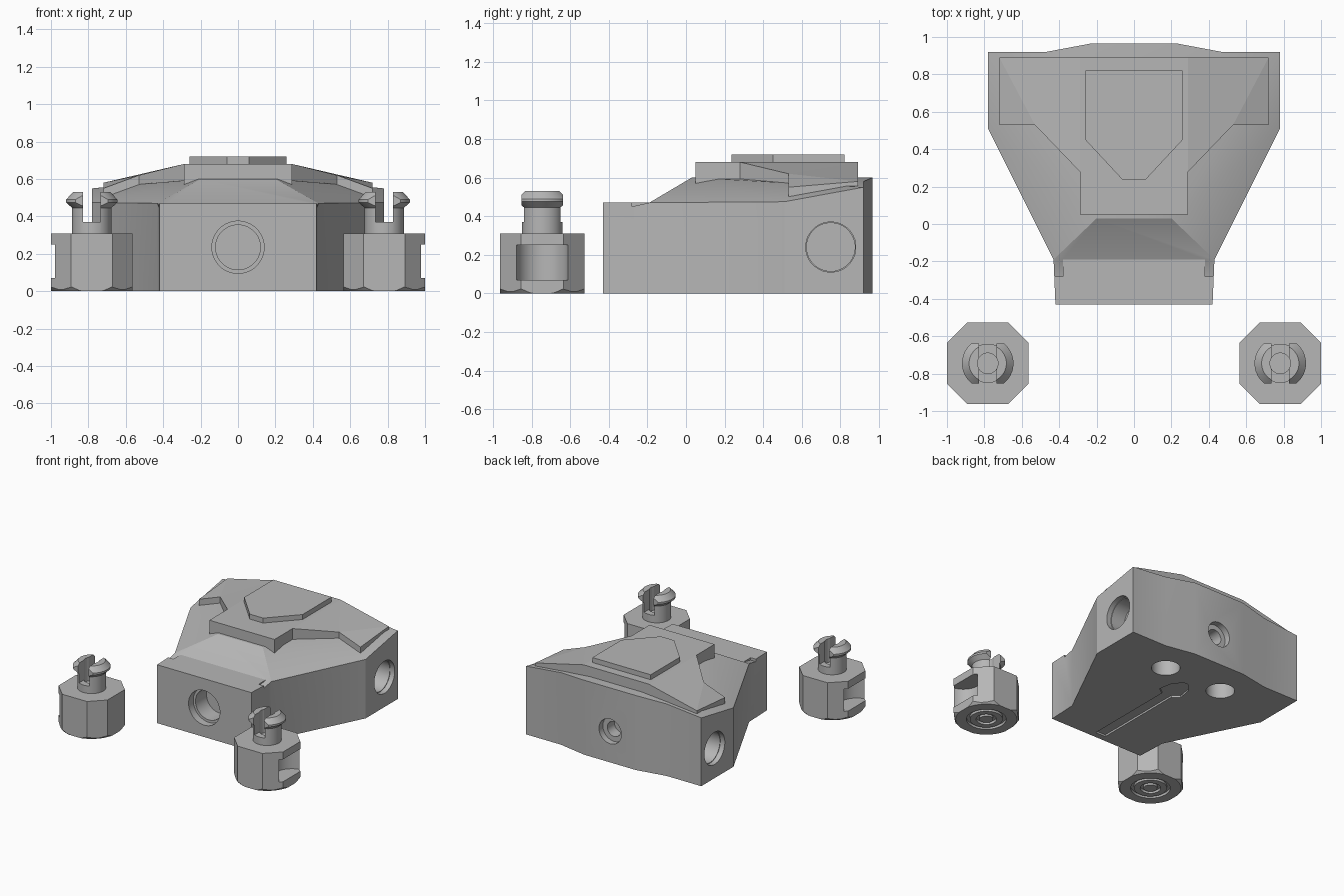
import bpy, bmesh, math
from mathutils import Vector, Matrix

if "Cube" in bpy.data.objects:
    bpy.data.objects.remove(bpy.data.objects["Cube"])

grey = bpy.data.materials.new("plain_grey")
grey.use_nodes = True
grey.diffuse_color = (0.47, 0.47, 0.47, 1)
grey.node_tree.nodes["Principled BSDF"].inputs["Base Color"].default_value = (0.47, 0.47, 0.47, 1)


def finish(name, bm):
    bmesh.ops.recalc_face_normals(bm, faces=bm.faces)
    mesh = bpy.data.meshes.new(name)
    bm.to_mesh(mesh)
    bm.free()
    mesh.materials.append(grey)
    ob = bpy.data.objects.new(name, mesh)
    bpy.context.collection.objects.link(ob)
    return ob


def prism(name, lower, upper):
    """Solid between two matching loops of 3D points."""
    bm = bmesh.new()
    a = [bm.verts.new(p) for p in lower]
    b = [bm.verts.new(p) for p in upper]
    bm.faces.new(a)
    bm.faces.new(b)
    for i in range(len(a)):
        j = (i + 1) % len(a)
        bm.faces.new((a[i], a[j], b[j], b[i]))
    bmesh.ops.triangulate(bm, faces=[f for f in bm.faces if len(f.verts) > 4])
    return finish(name, bm)


def slab(name, outline, z0, z1):
    return prism(name, [(x, y, z0) for x, y in outline], [(x, y, z1) for x, y in outline])


def box(name, x0, x1, y0, y1, z0, z1):
    return slab(name, [(x0, y0), (x1, y0), (x1, y1), (x0, y1)], z0, z1)


def lathe(name, profile, origin, axis=(0, 0, 1), sides=32):
    """Turn (radius, height) points, closed by flat ends."""
    turn = Vector((0, 0, 1)).rotation_difference(Vector(axis)).to_matrix().to_4x4()
    place = Matrix.Translation(origin) @ turn
    bm = bmesh.new()
    rings = []
    for r, h in profile:
        angles = [math.tau * (i + 0.5) / sides for i in range(sides)]
        rings.append([bm.verts.new(place @ Vector((r * math.cos(t), r * math.sin(t), h))) for t in angles])
    for low, high in zip(rings, rings[1:]):
        for i in range(sides):
            j = (i + 1) % sides
            bm.faces.new((low[i], low[j], high[j], high[i]))
    bm.faces.new(rings[0])
    bm.faces.new(rings[-1])
    return finish(name, bm)


def combine(ob, tool, operation="DIFFERENCE"):
    mod = ob.modifiers.new("shape", "BOOLEAN")
    mod.operation, mod.object, mod.solver = operation, tool, "EXACT"
    bpy.context.view_layer.update()
    graph = bpy.context.evaluated_depsgraph_get()
    mesh = bpy.data.meshes.new_from_object(ob.evaluated_get(graph))
    ob.modifiers.clear()
    ob.data = mesh
    bpy.data.objects.remove(tool)


def mirrored(half):
    return half + [(-p[0], *p[1:]) for p in reversed(half)]


def smooth(ob, angle=25):
    bpy.ops.object.select_all(action="DESELECT")
    ob.select_set(True)
    bpy.context.view_layer.objects.active = ob
    bpy.ops.object.shade_smooth_by_angle(angle=math.radians(angle))


# Main body: flared footprint with a sloping faceted top
rim = [(0.42, -0.43, 0.47), (0.43, -0.19, 0.47), (0.78, 0.51, 0.475),
       (0.78, 0.92, 0.55), (0.47, 0.92, 0.58), (0.23, 0.965, 0.6)]
bm = bmesh.new()
sides = {}
for s in (1, -1):
    top = [bm.verts.new((s * x, y, z)) for x, y, z in rim]
    low = [bm.verts.new((s * x, y, 0)) for x, y, z in rim]
    crown = bm.verts.new((s * 0.2, 0.03, 0.6))
    for i in range(len(rim) - 1):
        bm.faces.new((low[i], low[i + 1], top[i + 1], top[i]))
        if i:
            bm.faces.new((top[i], top[i + 1], crown))
    sides[s] = top, low, crown
(rt, rl, rc), (lt, ll, lc) = sides[1], sides[-1]
for loop in ((rt[0], rt[1], lt[1], lt[0]), (rt[1], rc, lc, lt[1]), (rc, rt[-1], lt[-1], lc),
             (rl[0], rt[0], lt[0], ll[0]), (rl[-1], rt[-1], lt[-1], ll[-1]), rl + ll[::-1]):
    bm.faces.new(loop)
body = finish("body", bm)

# Stepped sockets in the front, back and both sides
combine(body, lathe("cut", [(0.14, -0.1), (0.14, 0.06), (0.12, 0.06), (0.12, 0.2)],
                    (0, -0.43, 0.235), (0, 1, 0)))
combine(body, lathe("cut", [(0.1, -0.1), (0.1, 0.05), (0.06, 0.05), (0.06, 0.14)],
                    (0, 0.965, 0.25), (0, -1, 0)))
for s in (1, -1):
    combine(body, lathe("cut", [(0.13, -0.1), (0.13, 0.04), (0.125, 0.04), (0.125, 0.16)],
                        (s * 0.78, 0.75, 0.24), (-s, 0, 0)))
    # Round holes underneath and small nicks in the upper edge
    combine(body, lathe("cut", [(0.105, -0.1), (0.105, 0.15)], (s * 0.26, 0.67, 0)))
    nick = [(-0.28, 0.45), (-0.28, 0.5), (-0.19, 0.5), (-0.19, 0.47)]
    combine(body, prism("cut", [(s * 0.38, y, z) for y, z in nick], [(s * 0.5, y, z) for y, z in nick]))

# Arrow-shaped recess underneath
arrow = mirrored([(0.045, -0.38), (0.045, 0.37), (0.1, 0.41), (0.08, 0.52), (0.02, 0.59)])
combine(body, slab("cut", arrow, -0.05, 0.015))
smooth(body)

# Stepped cover plate: flat middle and drooping wings
right = [(0.29, 0.05, 0.68), (0.29, 0.28, 0.68), (0.53, 0.53, 0.62),
         (0.72, 0.53, 0.55), (0.72, 0.89, 0.58), (0.29, 0.89, 0.68)]
bm = bmesh.new()
layers = []
for drop in (0, 0.11):
    r = [bm.verts.new((x, y, z - drop)) for x, y, z in right]
    l = [bm.verts.new((-x, y, z - drop)) for x, y, z in right]
    for v in (r, l):
        bm.faces.new((v[1], v[2], v[5]))
        bm.faces.new((v[2], v[4], v[5]))
        bm.faces.new((v[2], v[3], v[4]))
    bm.faces.new((r[0], r[1], r[5], l[5], l[1], l[0]))
    layers.append(r + l[::-1])
for i in range(12):
    j = (i + 1) % 12
    bm.faces.new((layers[0][i], layers[0][j], layers[1][j], layers[1][i]))
finish("cover_plate", bm)

# Raised shield on the cover
slab("top_shield", mirrored([(0.06, 0.235), (0.26, 0.45), (0.26, 0.82)]), 0.67, 0.72)

# Two connector pegs
for s, label in ((1, "left"), (-1, "right")):
    cx, cy = s * 0.782, -0.745
    here = (cx, cy, 0)
    # Eight-sided nut with rounded lower corners
    octagon = [(cx + x, cy + y) for x, y in
               ((0.11, -0.218), (0.218, -0.11), (0.218, 0.11), (0.11, 0.218),
                (-0.11, 0.218), (-0.218, 0.11), (-0.218, -0.11), (-0.11, -0.218))]
    nut = slab(label + "_nut", octagon, 0, 0.31)
    combine(nut, lathe("cut", [(0.215, -0.01), (0.25, 0.03), (0.25, 0.4)], here), "INTERSECT")
    # Scooped notch on the outer side
    combine(nut, lathe("cut", [(0.135, 0.07), (0.135, 0.25)], (s * 1.0, cy, 0)))
    # Ring grooves underneath
    for outer, inner in ((0.145, 0.12), (0.075, 0.05)):
        ring = lathe("ring", [(outer, -0.02), (outer, 0.02)], here)
        combine(ring, lathe("core", [(inner, -0.05), (inner, 0.05)], here))
        combine(nut, ring)
    smooth(nut)
    # Split stem with a flared snap head and flat sides
    stem = lathe(label + "_stem", [(0.105, 0.29), (0.105, 0.445), (0.138, 0.475),
                                   (0.138, 0.49), (0.1, 0.53)], here)
    combine(stem, box("cut", cx - 0.2, cx + 0.2, cy - 0.107, cy + 0.107, 0.2, 0.6), "INTERSECT")
    combine(stem, box("cut", cx - 0.047, cx + 0.047, cy - 0.2, cy + 0.2, 0.37, 0.6))
    combine(stem, lathe("cut", [(0.055, 0.34), (0.055, 0.6)], here))
    smooth(stem)
